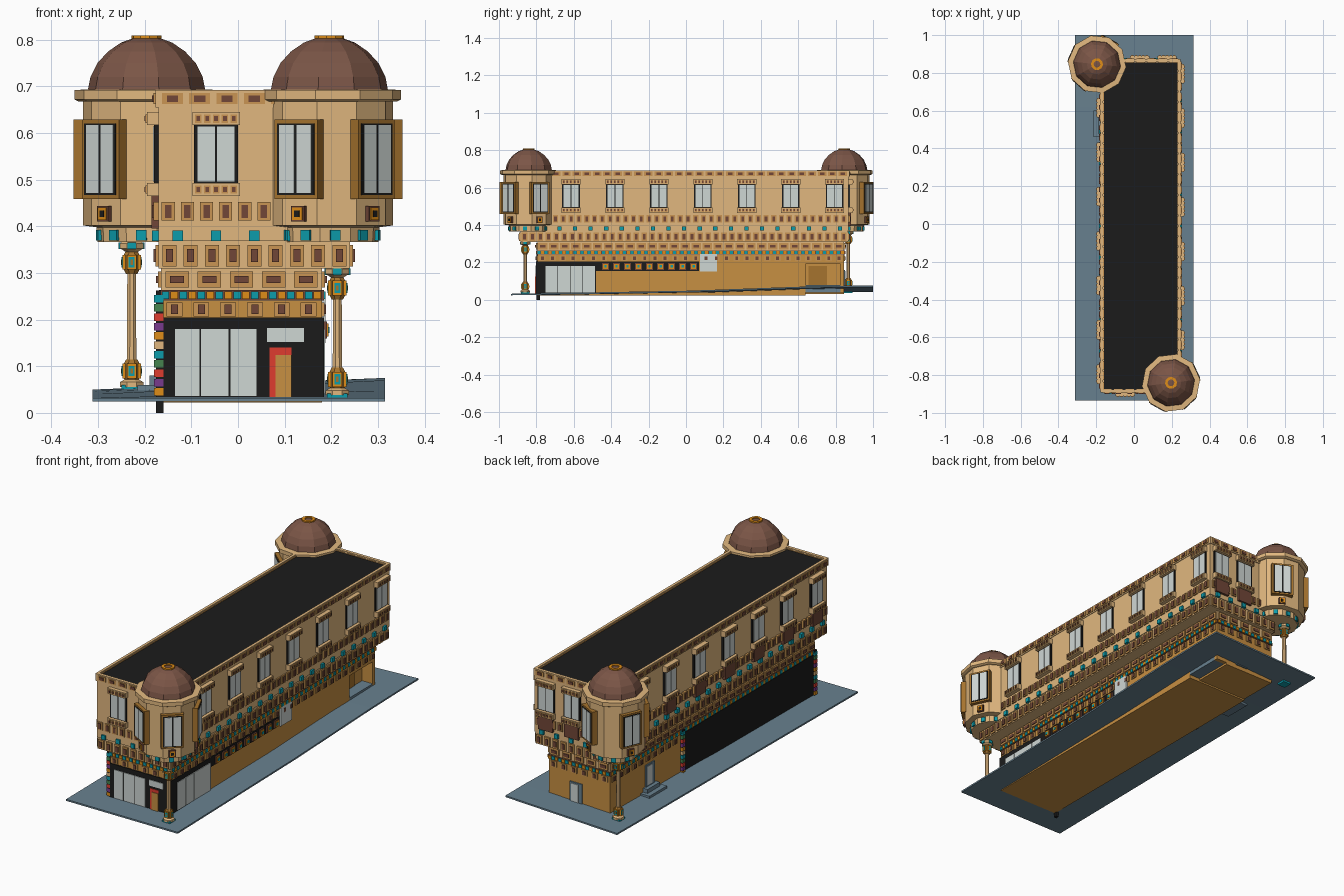
import bpy
from math import cos, sin, radians, pi, floor

if "Cube" in bpy.data.objects:
    bpy.data.objects.remove(bpy.data.objects["Cube"])


def mat(name, r, g, b):
    m = bpy.data.materials.new(name)
    m.diffuse_color = [(c / 255) ** 2.2 for c in (r, g, b)] + [1]
    m.use_nodes = True
    m.node_tree.nodes["Principled BSDF"].inputs["Base Color"].default_value = m.diffuse_color
    return m


TAN, ORANGE = mat("tan_stone", 224, 182, 126), mat("orange_wall", 198, 142, 68)
FRAME, BROWN = mat("ochre_frame", 200, 148, 84), mat("brown_tile", 112, 72, 58)
DOME, BLACK = mat("dome_brown", 122, 86, 72), mat("black", 33, 33, 33)
GLASS, TEAL = mat("glass", 206, 214, 211), mat("teal", 20, 155, 170)
PAVE, RED = mat("pavement_blue", 104, 128, 142), mat("red", 222, 62, 50)
GOLD, OCHRE = mat("gold", 222, 140, 30), mat("dark_ochre", 165, 115, 50)
PURPLE, GREEN = mat("purple", 120, 60, 140), mat("green", 70, 130, 80)


class Part:
    """Collects boxes and turned shapes into one named mesh."""
    def __init__(self, name):
        self.name, self.v, self.f, self.mi, self.mats = name, [], [], [], []

    def add(self, verts, faces, m):
        o = len(self.v)
        if m not in self.mats:
            self.mats.append(m)
        self.v += verts
        self.f += [[i + o for i in f] for f in faces]
        self.mi += [self.mats.index(m)] * len(faces)

    def box(self, loc, size, m, ang=-90):
        # size = width along the wall, depth, height; ang = outward direction
        c, s = cos(radians(ang)), sin(radians(ang))
        w, d, h = size
        vs = []
        for a in (-.5, .5):
            for b in (-.5, .5):
                for k in (-.5, .5):
                    vs.append((loc[0] + c * a * d - s * b * w,
                               loc[1] + s * a * d + c * b * w, loc[2] + k * h))
        self.add(vs, [(0, 1, 3, 2), (4, 6, 7, 5), (0, 4, 5, 1),
                      (2, 3, 7, 6), (0, 2, 6, 4), (1, 5, 7, 3)], m)

    def span(self, x0, x1, y0, y1, z0, z1, m):
        self.box(((x0 + x1) / 2, (y0 + y1) / 2, (z0 + z1) / 2),
                 (x1 - x0, y1 - y0, z1 - z0), m)

    def lathe(self, prof, cx, cy, n, rot, m):
        vs = [(cx + r * cos(radians(rot) + 2 * pi * i / n),
               cy + r * sin(radians(rot) + 2 * pi * i / n), z)
              for r, z in prof for i in range(n)]
        fs = [(k * n + i, k * n + (i + 1) % n, (k + 1) * n + (i + 1) % n, (k + 1) * n + i)
              for k in range(len(prof) - 1) for i in range(n)]
        fs += [list(range(n))[::-1], [(len(prof) - 1) * n + i for i in range(n)]]
        self.add(vs, fs, m)

    def done(self):
        me = bpy.data.meshes.new(self.name)
        me.from_pydata(self.v, [], self.f)
        for m in self.mats:
            me.materials.append(m)
        me.polygons.foreach_set("material_index", self.mi)
        me.update()
        bpy.context.collection.objects.link(bpy.data.objects.new(self.name, me))


LOW, UP = (-.165, .18, -.795, .845), (-.17, .24, -.885, .865)
SIDES = {"front": -90, "right": 0, "back": 90, "left": 180}


def on_wall(fp, side, u):
    return {"front": (u, fp[2]), "back": (u, fp[3]),
            "left": (fp[0], u), "right": (fp[1], u)}[side]


def row(p, fp, z, step, layers, sides=SIDES, lim=None):
    # evenly spaced ornaments; each layer = (width, height, depth, materials)
    for s in sides:
        a, b = lim or (fp[:2] if s in ("front", "back") else fp[2:])
        n = max(1, floor((b - a) / step))
        for i in range(n):
            xy = on_wall(fp, s, a + (b - a) * (i + .5) / n)
            for w, h, d, ms in layers:
                p.box((*xy, z), (w, 2 * d, h), ms[i % len(ms)], SIDES[s])


# Pavement: thin slab rising toward the back right, and side steps
p = Part("pavement")
vs, fs = [], []
st = [(-.935, .032, .032), (0, .04, .048), (.62, .045, .07), (.85, .048, .075), (1, .05, .075)]
for y, zl, zr in st:
    vs += [(-.312, y, zl), (.315, y, zr), (.315, y, zr - .008), (-.312, y, zl - .008)]
for k in range(len(st) - 1):
    fs += [(4 * k + i, 4 * k + (i + 1) % 4, 4 * k + 4 + (i + 1) % 4, 4 * k + 4 + i) for i in range(4)]
fs += [(3, 2, 1, 0), [4 * len(st) - 4 + i for i in range(4)]]
p.add(vs, fs, PAVE)
p.span(-.215, -.165, .46, .6, .03, .06, PAVE)
p.span(-.19, -.165, .48, .58, .06, .08, PAVE)
p.done()

# Ground floor with a recessed entry at the back right
p = Part("ground_floor")
p.span(-.165, .18, -.795, .64, .022, .24, ORANGE)
p.span(-.165, .12, .64, .845, .03, .24, ORANGE)
p.span(.12, .18, .825, .845, .04, .24, ORANGE)
p.span(.12, .18, .64, .825, .19, .24, ORANGE)
p.span(.12, .18, .64, .825, .04, .078, PAVE)
p.box((.121, .705, .13), (.1, .01, .1), OCHRE, 0)
p.span(-.165, .18, -.795, .845, .24, .31, TAN)
p.done()

# Upper storey, flat roof and parapet
p = Part("upper_storey")
p.span(*UP, .31, .37, TAN)
p.span(UP[0], UP[1] + .004, UP[2] - .006, UP[3] + .004, .37, .678, TAN)
p.done()
p = Part("roof")
p.span(UP[0] + .01, UP[1] - .01, UP[2] + .01, UP[3] - .01, .67, .682, BLACK)
p.done()
p = Part("parapet")
for x in (UP[0], UP[1]):
    p.span(x - .007, x + .007, UP[2] - .008, UP[3] + .008, .655, .692, TAN)
for y in (UP[2], UP[3]):
    p.span(UP[0] - .007, UP[1] + .007, y - .008, y + .008, .655, .692, TAN)
row(p, UP, .674, .054, [(.045, .024, .011, [FRAME]), (.024, .014, .014, [BROWN])])
p.done()

# Ornament bands
p = Part("ornament_bands")
row(p, UP, .432, .041, [(.028, .04, .011, [FRAME]), (.014, .028, .014, [BROWN])])
row(p, UP, .38, .08, [(.022, .022, .014, [TEAL])])
row(p, UP, .337, .042, [(.03, .046, .007, [FRAME]), (.015, .028, .011, [BROWN])])
row(p, LOW, .286, .058, [(.05, .034, .007, [FRAME]), (.03, .015, .011, [BROWN])])
row(p, LOW, .252, .019, [(.016, .016, .008, [TEAL, GOLD])])
row(p, LOW, .252, 9, [(.345, .022, .004, [BROWN])], ("front", "back"))
row(p, LOW, .252, 9, [(1.64, .022, .004, [BROWN])], ("left", "right"))
small = [(.034, .03, .005, [FRAME]), (.015, .02, .009, [BROWN])]
row(p, LOW, .222, .053, small, ("front", "back", "right"))
row(p, LOW, .222, .053, small, ("left",), (.3, .845))
p.done()

# Upper windows: glass, black mullions, lintel and sill with tiles
p = Part("upper_windows")
wins = [("front", -.047), ("back", .03), ("back", .175)]
wins += [("right", -.615 + .235 * i) for i in range(7)]
wins += [("left", .615 - .235 * i) for i in range(7)]
for s, u in wins:
    a = SIDES[s]

    def at(du, z, size, m):
        p.box((*on_wall(UP, s, u + du), z), size, m, a)
    at(0, .555, (.094, .02, .124), BLACK)
    for k in (-1, 1):
        at(k * .021, .555, (.038, .024, .118), GLASS)
    for z in (.479, .631):
        at(0, z, (.102, .05, .028), TAN)
        for k in range(5):
            at((k - 2) * .019, z, (.014, .056, .018), FRAME)
            at((k - 2) * .019, z, (.008, .06, .011), BROWN)
    if s in ("left", "back"):
        at(0, .43, (.08, .032, .07), BROWN)
p.done()

# Shopfront, entrance door and side shop window
p = Part("shopfront")
p.span(-.16, .184, -.801, -.78, .03, .205, BLACK)
for x0, x1 in ((-.135, -.083), (-.079, -.02), (-.016, .04)):
    p.span(x0, x1, -.804, -.8, .036, .18, GLASS)
p.span(.062, .142, -.804, -.8, .152, .182, GLASS)
p.span(.068, .115, -.804, -.8, .032, .14, RED)
p.span(.08, .115, -.807, -.8, .032, .124, ORANGE)
p.span(.17, .184, -.8, -.48, .03, .205, BLACK)
for i in range(4):
    y = -.752 + i * .067
    p.span(.17, .187, y, y + .064, .04, .18, GLASS)
p.span(.17, .184, -.48, .07, .155, .205, BLACK)
row(p, LOW, .178, .058, [(.036, .036, .011, [BROWN]), (.028, .028, .014, [GOLD]),
                         (.013, .013, .016, [TEAL])], ("right",), (-.46, .07))
p.span(.17, .188, .075, .165, .15, .245, GLASS)
p.done()

# Black side wall, mosaic posts and service doors
p = Part("side_wall_panel")
p.span(-.17, -.15, -.79, .26, .03, .24, BLACK)
p.done()
p = Part("mosaic_posts")
for y in (-.79, .27):
    p.span(-.176, -.16, y - .009, y + .009, 0 if y < 0 else .03, .262, BLACK)
    for i in range(11):
        p.box((-.17, y, .045 + i * .02), (.02, .02, .016),
              [GOLD, PURPLE, RED, GREEN, TEAL, TAN][i % 6], 180)
p.done()
p = Part("service_doors")
for s, u, z in (("left", .53, .135), ("back", .025, .105)):
    p.box((*on_wall(LOW, s, u), z), (.07, .012, .11), PAVE, SIDES[s])
    p.box((*on_wall(LOW, s, u + .005), z), (.04, .016, .095), GLASS, SIDES[s])
p.done()

# Corner towers with domes and bay windows
for name, cx, cy, rot, angs in (("front", .196, -.841, -119, (-119, -47, 25)),
                                ("back", -.196, .846, 228, (228, 156, 62))):
    p = Part(name + "_tower")
    r0 = rot + 18
    p.lathe([(.106, .366), (.108, .398), (.137, .402), (.137, .67)], cx, cy, 10, r0, TAN)
    p.lathe([(.147, .668), (.155, .672), (.155, .692), (.125, .694)], cx, cy, 10, r0, TAN)
    for k in range(10):
        a = rot + 36 * k
        p.box((cx + .101 * cos(radians(a)), cy + .101 * sin(radians(a)), .381),
              (.022, .016, .022), TEAL, a)
    p.done()
    p = Part(name + "_dome")
    p.lathe([(.127, .69), (.121, .72), (.106, .75), (.083, .775), (.055, .794), (.03, .803),
             (.01, .805)], cx, cy, 10, r0, DOME)
    p.lathe([(.032, .798), (.032, .809), (.018, .809), (.018, .8)], cx, cy, 10, r0, GOLD)
    p.done()
    p = Part(name + "_tower_windows")
    for a in angs:
        c, s = cos(radians(a)), sin(radians(a))

        def put(r, t, z, size, m):
            p.box((cx + c * r - s * t, cy + s * r + c * t, z), size, m, a)
        put(.133, 0, .544, (.106, .03, .17), OCHRE)
        put(.133, 0, .544, (.09, .034, .154), BLACK)
        for k in (-1, 1):
            put(.133, k * .021, .544, (.036, .037, .146), GLASS)
        put(.13, 0, .427, (.032, .022, .034), BROWN)
        put(.13, 0, .427, (.024, .027, .026), GOLD)
        put(.13, 0, .427, (.012, .03, .014), BLACK)
    p.done()

# Corner columns: base, drums with tiles, shaft and capital
for name, x, y, z0, z1 in (("front", .213, -.86, .03, .315), ("back", -.228, .868, .035, .37)):
    p = Part(name + "_column")
    b = z0 + (.012 if name == "front" else .025)
    t = z1 - .025
    p.box((x, y, (z0 + b) / 2), (.044, .044, b - z0), TEAL)
    p.lathe([(.027, b - .004), (.027, b + .006), (.016, b + .012)], x, y, 8, 22.5, TAN)
    p.lathe([(.011, b), (.01, t)], x, y, 8, 22.5, TAN)
    for z in (b + .03, t - .022):
        p.lathe([(.013, z - .025), (.018, z - .016), (.018, z + .016), (.013, z + .025)],
                x, y, 8, 22.5, OCHRE)
        for a in SIDES.values():
            q = (x + .016 * cos(radians(a)), y + .016 * sin(radians(a)), z)
            p.box(q, (.02, .008, .032), GOLD, a)
            p.box(q, (.013, .011, .022), TEAL, a)
            p.box(q, (.006, .013, .011), OCHRE, a)
    p.lathe([(.014, t), (.027, t + .008), (.027, t + .018), (.02, z1)], x, y, 8, 22.5, TAN)
    for a in SIDES.values():
        p.box((x + .024 * cos(radians(a)), y + .024 * sin(radians(a)), t + .013),
              (.018, .008, .014), TEAL, a)
    p.done()
